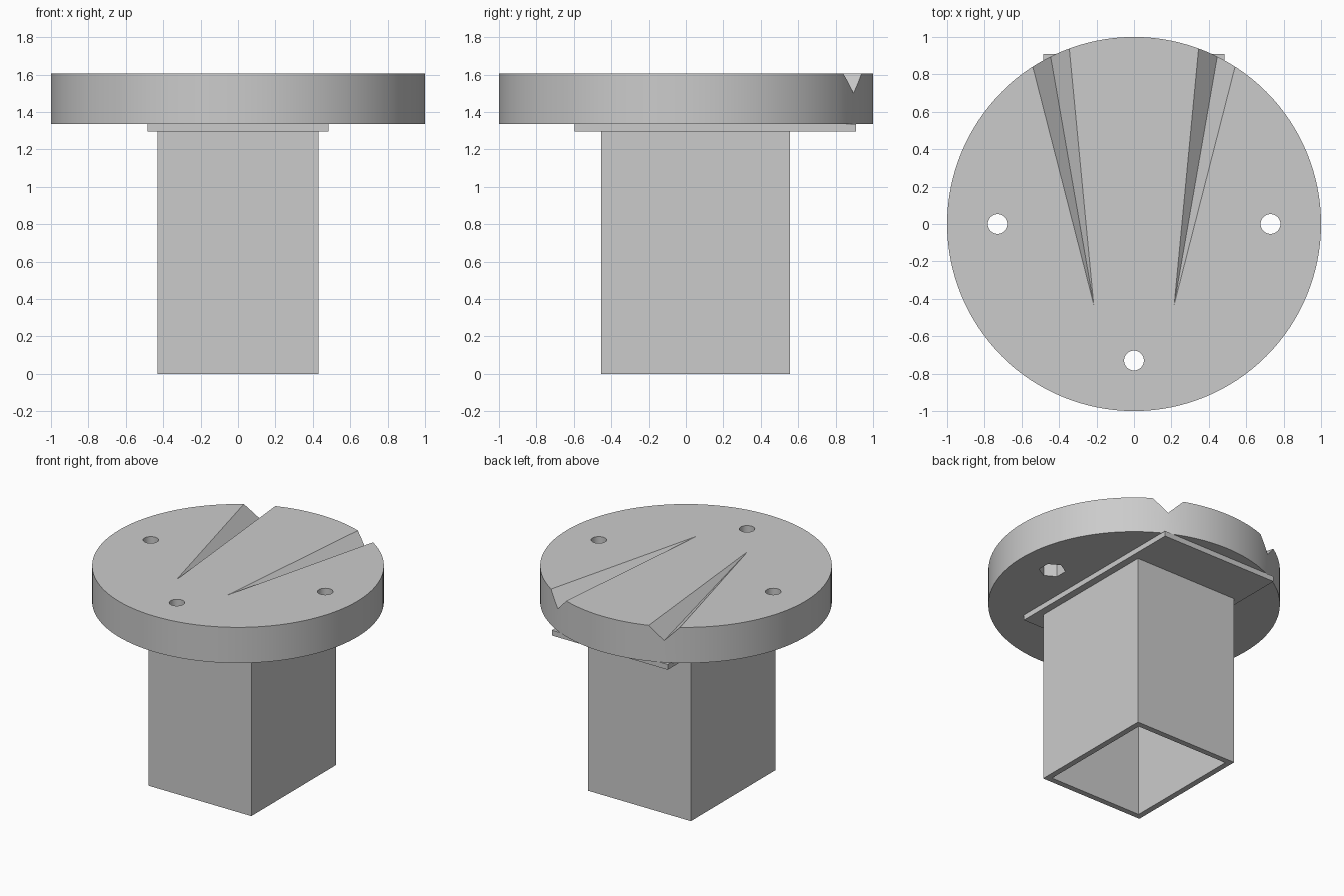
import bpy
import bmesh
import math
from mathutils import Vector

cube = bpy.data.objects.get("Cube")
if cube:
    bpy.data.objects.remove(cube, do_unlink=True)

# Single plain grey
grey = bpy.data.materials.new("plain_grey")
grey.use_nodes = True
grey.diffuse_color = (0.6, 0.6, 0.6, 1)
grey.node_tree.nodes["Principled BSDF"].inputs["Base Color"].default_value = (0.6, 0.6, 0.6, 1)

TOP, UNDER, NECK = 1.605, 1.335, 1.295


def add_object(name, bm):
    bmesh.ops.recalc_face_normals(bm, faces=bm.faces)
    mesh = bpy.data.meshes.new(name)
    bm.to_mesh(mesh)
    bm.free()
    mesh.materials.append(grey)
    obj = bpy.data.objects.new(name, mesh)
    bpy.context.collection.objects.link(obj)
    return obj


def box(name, x, y0, y1, z0, z1):
    bm = bmesh.new()
    bmesh.ops.create_cube(bm, size=1)
    for v in bm.verts:
        v.co = (v.co.x * 2 * x, y0 + (v.co.y + 0.5) * (y1 - y0), z0 + (v.co.z + 0.5) * (z1 - z0))
    return add_object(name, bm)


def prism(name, x, y, radius, z0, z1, sides, turn=0.0):
    bm = bmesh.new()
    ring = [bm.verts.new((x + radius * math.cos(turn + math.tau * i / sides),
                          y + radius * math.sin(turn + math.tau * i / sides), z0))
            for i in range(sides)]
    base = bm.faces.new(ring)
    new = bmesh.ops.extrude_face_region(bm, geom=[base])["geom"]
    for v in new:
        if isinstance(v, bmesh.types.BMVert):
            v.co.z = z1
    return add_object(name, bm)


def groove_wedge(name, side):
    # Pyramid whose point lies on the top face and whose V opens to the back rim
    tip = Vector((0.215, -0.43, TOP))
    inner = Vector((0.345, 0.935, TOP))
    outer = Vector((0.54, 0.84, TOP))
    valley = Vector((0.445, 0.895, 1.5))
    ends = [valley, 2 * inner - valley, 2 * outer - valley]
    points = [tip] + [tip + (p - tip) * 1.3 for p in ends]
    bm = bmesh.new()
    verts = [bm.verts.new((p.x * side, p.y, p.z)) for p in points]
    for tri in ((0, 1, 2), (0, 2, 3), (0, 3, 1), (1, 3, 2)):
        bm.faces.new([verts[i] for i in tri])
    return add_object(name, bm)


def cut(obj, cutters):
    for c in cutters:
        mod = obj.modifiers.new("cut", "BOOLEAN")
        mod.operation = "DIFFERENCE"
        mod.solver = "EXACT"
        mod.object = c
    bpy.context.view_layer.update()
    graph = bpy.context.evaluated_depsgraph_get()
    mesh = bpy.data.meshes.new_from_object(obj.evaluated_get(graph))
    obj.modifiers.clear()
    obj.data = mesh
    for c in cutters:
        bpy.data.objects.remove(c, do_unlink=True)


# Round top plate with screw holes, hexagonal nut pockets and two grooves
disc = prism("round_plate", 0, 0, 1, UNDER, TOP, 128)
cutters = [groove_wedge("groove_cutter", s) for s in (-1, 1)]
for x, y in ((-0.73, 0), (0.73, 0), (0, -0.73)):
    cutters.append(prism("hole_cutter", x, y, 0.053, UNDER - 0.1, TOP + 0.1, 32))
    cutters.append(prism("nut_cutter", x, y, 0.092, UNDER - 0.1, UNDER + 0.13, 6, math.pi / 6))
cut(disc, cutters)

# Rectangular flange under the plate
box("flange", 0.485, -0.595, 0.91, NECK, UNDER)

# Hollow square post, open at the bottom
post = box("hollow_post", 0.43, -0.455, 0.555, 0, NECK)
cut(post, [box("post_cutter", 0.387, -0.412, 0.512, -0.1, NECK - 0.002)])

# Smooth the round walls, keep all edges sharp
bpy.ops.object.select_all(action="DESELECT")
disc.select_set(True)
bpy.context.view_layer.objects.active = disc
bpy.ops.object.shade_smooth_by_angle(angle=math.radians(30))
